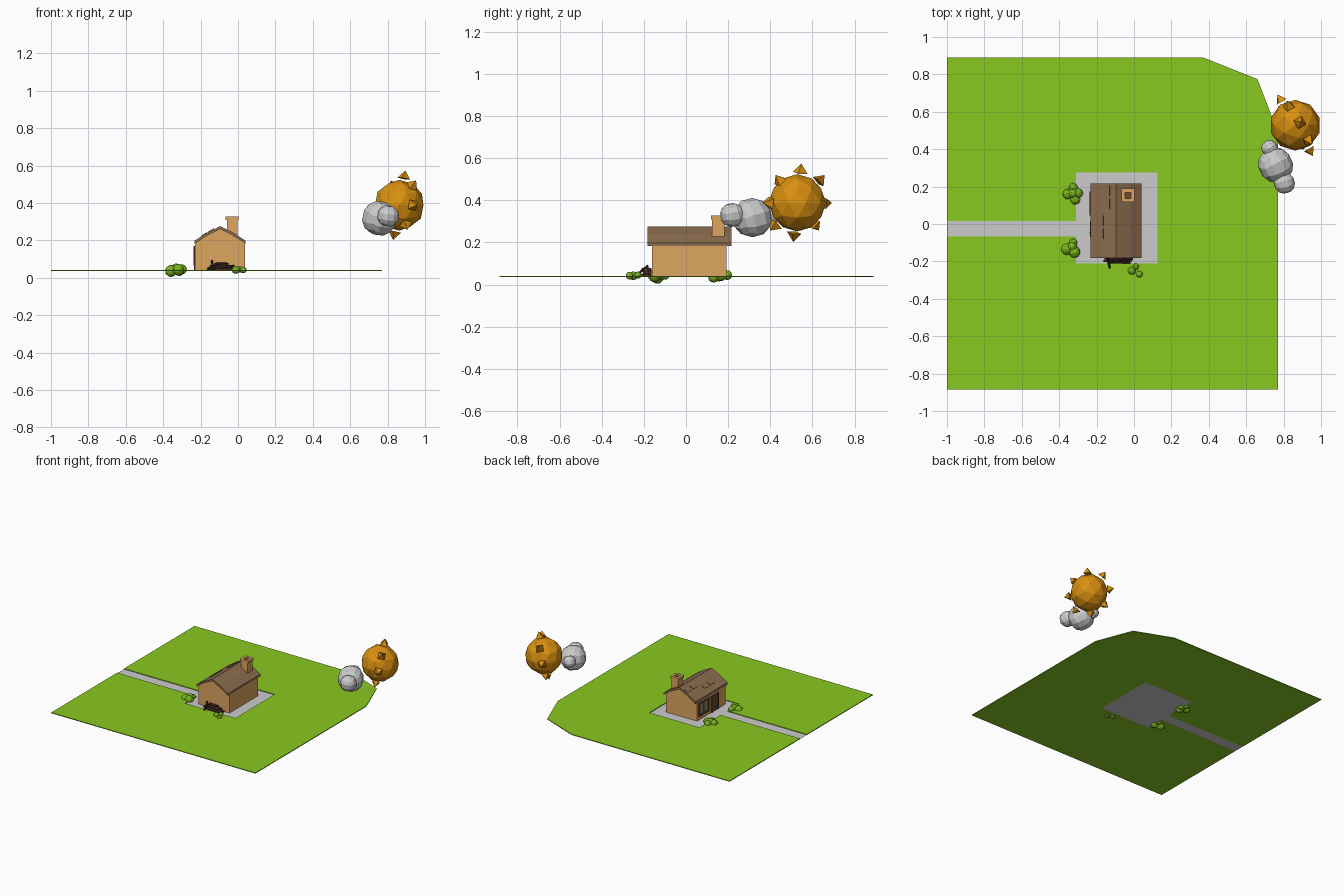
import bpy, bmesh, math, random
from mathutils import Vector, Matrix

if "Cube" in bpy.data.objects:
    bpy.data.objects.remove(bpy.data.objects["Cube"])

random.seed(4)


def mat(name, rgb):
    m = bpy.data.materials.new(name)
    m.diffuse_color = (*rgb, 1)
    m.use_nodes = True
    m.node_tree.nodes["Principled BSDF"].inputs["Base Color"].default_value = m.diffuse_color
    return m


GRASS = mat("grass", (0.25, 0.58, 0.014))
LEAF = mat("leaf", (0.20, 0.47, 0.014))
WALL = mat("wall", (0.73, 0.38, 0.12))
ROOF = mat("roof", (0.27, 0.155, 0.08))
WOOD = mat("wood", (0.15, 0.06, 0.03))
LOG = mat("log", (0.06, 0.025, 0.015))
GLASS = mat("glass", (0.27, 0.29, 0.12))
GOLD = mat("gold", (0.70, 0.28, 0.005))


def finish(bm, name, material=None):
    bmesh.ops.recalc_face_normals(bm, faces=bm.faces[:])
    me = bpy.data.meshes.new(name)
    bm.to_mesh(me)
    bm.free()
    ob = bpy.data.objects.new(name, me)
    bpy.context.collection.objects.link(ob)
    if material:
        me.materials.append(material)
    return ob


def prism(name, pts, offset, material=None):
    """Extrude a closed 3D outline along offset."""
    bm = bmesh.new()
    f = bm.faces.new([bm.verts.new(p) for p in pts])
    if offset:
        top = bmesh.ops.extrude_face_region(bm, geom=[f])["geom"]
        bmesh.ops.translate(bm, vec=offset,
                            verts=[v for v in top if isinstance(v, bmesh.types.BMVert)])
    return finish(bm, name, material)


def box(name, lo, hi, material=None):
    (x0, y0, z0), (x1, y1, z1) = lo, hi
    return prism(name, [(x0, y0, z0), (x1, y0, z0), (x1, y1, z0), (x0, y1, z0)],
                 (0, 0, z1 - z0), material)


def puffs(name, balls, material=None, cuts=2):
    """Cluster of faceted cube-spheres given as (x, y, z, r)."""
    bm = bmesh.new()
    for x, y, z, r in balls:
        vs = bmesh.ops.create_cube(bm, size=2)["verts"]
        es = {e for v in vs for e in v.link_edges}
        bmesh.ops.subdivide_edges(bm, edges=list(es), cuts=cuts, use_grid_fill=True)
        vs = [v for v in bm.verts if not v.tag]
        rot = Matrix.Rotation(random.uniform(0, 3), 3, (0.4, 0.3, 0.8))
        for v in vs:
            v.co = rot @ v.co.normalized() * r + Vector((x, y, z))
            v.tag = True
    return finish(bm, name, material)


# Lawn with chamfered corner, notched around path and patio
lawn = [(-1, -.885), (.77, -.885), (.77, .49), (.66, .775), (.37, .89), (-1, .89),
        (-1, .017), (-.31, .017), (-.31, .275), (.125, .275), (.125, -.212),
        (-.31, -.212), (-.31, -.068), (-1, -.068)]
prism("lawn", [(x, y, .035) for x, y in lawn], (0, 0, .006), GRASS)

# Path and patio, slightly sunken
paving = [(-1, .017), (-1, -.068), (-.31, -.068), (-.31, -.212), (.125, -.212),
          (.125, .275), (-.31, .275), (-.31, .017)]
prism("paving", [(x, y, .0355) for x, y in paving], None)

# House walls with gable ends
RX = -.095
gable = [(-.23, .037), (.038, .037), (.038, .188), (RX, .265), (-.23, .188)]
prism("house_walls", [(x, -.161, z) for x, z in gable], (0, .353, 0), WALL)

# Roof shell, slightly bowed
upper = [(-.233, .198), (-.165, .241), (RX, .276), (-.02, .239), (.041, .198)]
lower = [(x, z - .016) for x, z in reversed(upper)]
prism("roof", [(x, -.183, z) for x, z in upper + lower], (0, .4, 0), ROOF)

# Raised shingles on the left slope
slope = (.276 - .198) / (RX + .233)


def shingle(name, x0, x1, y0, y1):
    z = lambda x: .198 + (x + .233) * slope
    prism(name, [(x0, y0, z(x0)), (x1, y0, z(x1)), (x1, y1, z(x1)), (x0, y1, z(x0))],
          (-.003, 0, .006), ROOF)


for i, (x, y) in enumerate([(-.155, .08), (-.155, .15), (-.19, -.08), (-.19, -.01)]):
    shingle(f"shingle_{i}", x, x + .028, y, y + .055)

# Chimney: shaft plus hollow cap
box("chimney_shaft", (-.06, .124, .2), (-.004, .183, .312), WALL)
cx, cy = -.032, .1535
for i, (sx, sy) in enumerate([(1, 0), (-1, 0), (0, 1), (0, -1)]):
    mx, my = cx + sx * .0255, cy + sy * .0255
    hx, hy = (.0095, .035) if sx else (.016, .0095)
    box(f"chimney_cap_{i}", (mx - hx, my - hy, .309), (mx + hx, my + hy, .327), WALL)
box("chimney_flue", (cx - .016, cy - .016, .309), (cx + .016, cy + .016, .315), WOOD)

# Window on the left wall
box("window_glass", (-.232, .058, .075), (-.225, .162, .158), GLASS)
for i, (y0, y1, z0, z1) in enumerate([(.045, .06, .065, .17), (.16, .175, .065, .17),
                                      (.06, .16, .158, .17), (.06, .16, .065, .077),
                                      (.107, .113, .077, .158)]):
    box(f"window_frame_{i}", (-.237, y0, z0), (-.225, y1, z1), WOOD)

# Door on the left wall
box("door_panel", (-.232, -.058, .037), (-.225, .005, .155), WOOD)
for i, (y0, y1, z0) in enumerate([(-.07, -.058, .037), (.005, .017, .037), (-.058, .005, .155)]):
    box(f"door_frame_{i}", (-.236, y0, z0), (-.225, y1, .166), WOOD)
box("door_knob", (-.238, -.05, .092), (-.23, -.042, .1), GOLD)


# Firewood pile against the front gable
def log(name, a, b, r=.008):
    a, b = Vector(a), Vector(b)
    bm = bmesh.new()
    d = b - a
    m = Matrix.Translation((a + b) / 2) @ d.to_track_quat('Z', 'Y').to_matrix().to_4x4()
    bmesh.ops.create_cone(bm, cap_ends=True, segments=6, radius1=r, radius2=r,
                          depth=d.length, matrix=m)
    finish(bm, name, LOG)


for row, (z, n, x0, x1) in enumerate([(.044, 4, -.165, .0), (.059, 3, -.15, -.02),
                                      (.072, 2, -.125, -.05)]):
    for i in range(n):
        y = -.17 - i * .011
        log(f"log_{row}_{i}", (x0 + i * .008, y, z + .003 * i % .006),
            (x1 - i * .006, y - .004, z))
log("loose_log_0", (-.13, -.235, .044), (-.14, -.18, .09), .006)
log("loose_log_1", (-.16, -.195, .05), (-.11, -.205, .075), .006)

# Bushes
puffs("bush_back", [(-.325, .195, .045, .024), (-.355, .16, .042, .028),
                    (-.30, .165, .045, .027), (-.315, .132, .037, .028),
                    (-.328, .165, .05, .027)], LEAF)
puffs("bush_path", [(-.325, -.1, .045, .022), (-.358, -.135, .036, .032),
                    (-.318, -.15, .043, .031), (-.33, -.12, .05, .026)], LEAF)
puffs("bush_front", [(-.012, -.25, .042, .021), (.028, -.268, .042, .018),
                     (.01, -.228, .045, .017)], LEAF)

# Sun ball
C = Vector((.862, .528, .388))
bm = bmesh.new()
bmesh.ops.create_icosphere(bm, subdivisions=2, radius=.136, matrix=Matrix.Translation(C))
finish(bm, "sun", GOLD)

# Ring of eight pyramid rays
U = Vector((-.5, .866, 0))
V = Vector((.17, .1, .98)).normalized()
N = U.cross(V).normalized()
for i in range(8):
    t = i * math.pi / 4
    d = (U * math.cos(t) + V * math.sin(t)).normalized()
    s = N.cross(d)
    bm = bmesh.new()
    base = [bm.verts.new(C + d * .145 + (N * a + s * b) * .025)
            for a, b in ((1, 1), (1, -1), (-1, -1), (-1, 1))]
    tip = bm.verts.new(C + d * .19)
    bm.faces.new(base)
    for k in range(4):
        bm.faces.new((base[k], base[(k + 1) % 4], tip))
    finish(bm, f"sun_ray_{i}", GOLD)

# Cloud
puffs("cloud", [(.757, .315, .318, .095), (.803, .22, .33, .059), (.725, .405, .33, .045)])
